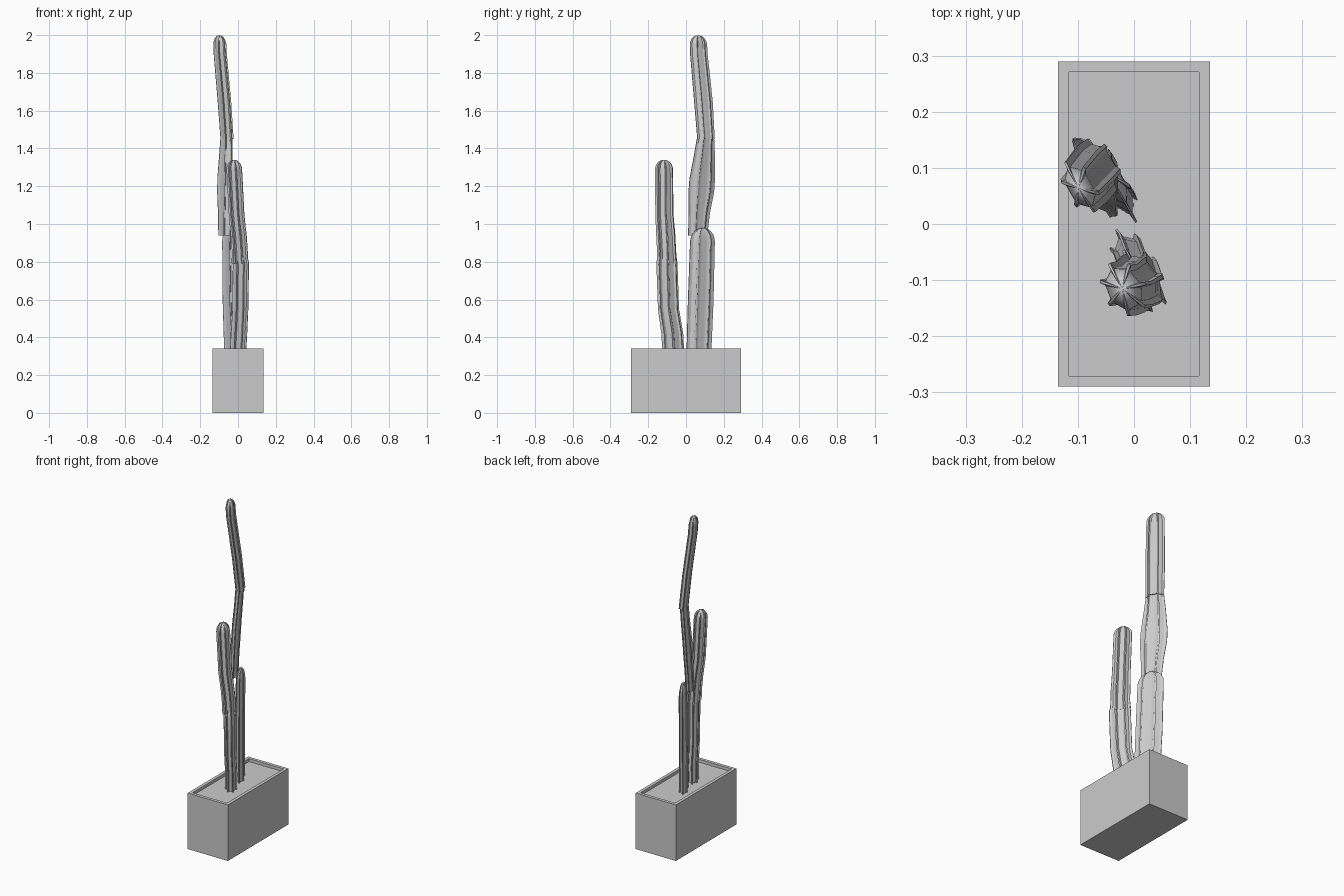
import bpy, bmesh, math

if "Cube" in bpy.data.objects:
    bpy.data.objects.remove(bpy.data.objects["Cube"])

AXIS = math.radians(120)  # direction of the broad side of every flattened stem


def finish(name, bm):
    bmesh.ops.recalc_face_normals(bm, faces=bm.faces)
    mesh = bpy.data.meshes.new(name)
    bm.to_mesh(mesh)
    bm.free()
    obj = bpy.data.objects.new(name, mesh)
    bpy.context.collection.objects.link(obj)
    return obj


def rib_section(ribs):
    """Unit outline: round core with narrow raised ribs."""
    pts = []
    step = math.tau / ribs
    profile = [(-0.13, 0.78), (-0.07, 1.0), (0.07, 1.0), (0.13, 0.78),
               (0.32, 0.74), (0.5, 0.73), (0.68, 0.74)]
    for i in range(ribs):
        for t, r in profile:
            a = (i + t) * step
            pts.append((r * math.cos(a), r * math.sin(a)))
    return pts


def stem(name, keys, ribs=6, domed=True):
    """Loft the ribbed outline through keys (x, y, z, breadth, thickness)."""
    rings = [k + (1.0,) for k in keys]
    x, y, z, b, t = keys[-1]
    if domed:
        px, py, pz = keys[-2][:3]
        dx, dy = (x - px) / (z - pz), (y - py) / (z - pz)
        cap = 0.5 * b
        for i in range(1, 7):
            a = i / 7 * math.pi / 2
            h = cap * math.sin(a)
            rings.append((x + dx * h, y + dy * h, z + h, b, t, math.cos(a)))
    bm = bmesh.new()
    loops = []
    ca, sa = math.cos(AXIS), math.sin(AXIS)
    for cx, cy, cz, b, t, s in rings:
        loop = []
        for u, v in rib_section(ribs):
            u, v = u * b / 2 * s, v * t / 2 * s
            loop.append(bm.verts.new((cx + u * ca - v * sa, cy + u * sa + v * ca, cz)))
        loops.append(loop)
    n = len(loops[0])
    for lo, hi in zip(loops, loops[1:]):
        for i in range(n):
            j = (i + 1) % n
            bm.faces.new((lo[i], lo[j], hi[j], hi[i]))
    bm.faces.new(loops[0])
    if domed:
        tip = bm.verts.new((x + dx * cap, y + dy * cap, z + cap))
        for i in range(n):
            bm.faces.new((loops[-1][i], loops[-1][(i + 1) % n], tip))
    else:
        bm.faces.new(loops[-1])
    obj = finish(name, bm)
    bpy.context.view_layer.objects.active = obj
    obj.select_set(True)
    bpy.ops.object.shade_smooth_by_angle(angle=math.radians(30))
    obj.select_set(False)
    return obj


# Rectangular planter with a recessed soil surface
bm = bmesh.new()
bmesh.ops.create_cube(bm, size=1)
for v in bm.verts:
    v.co = (v.co.x * 0.27, v.co.y * 0.58, (v.co.z + 0.5) * 0.34)
top = max(bm.faces, key=lambda f: f.calc_center_median().z)
bmesh.ops.inset_individual(bm, faces=[top], thickness=0.027)
walls = bmesh.ops.extrude_discrete_faces(bm, faces=[top])["faces"]
bmesh.ops.translate(bm, verts=walls[0].verts, vec=(0, 0, -0.018))
finish("planter", bm)

# Tall cactus: three stacked pads
stem("tall_cactus_lower", [
    (-0.033, 0.068, 0.31, 0.15, 0.052),
    (-0.040, 0.078, 0.60, 0.155, 0.055),
    (-0.044, 0.087, 0.905, 0.15, 0.052)])
stem("tall_cactus_middle", [
    (-0.070, 0.062, 0.94, 0.115, 0.050),
    (-0.070, 0.070, 1.06, 0.130, 0.050),
    (-0.070, 0.081, 1.17, 0.155, 0.052),
    (-0.069, 0.086, 1.24, 0.155, 0.052),
    (-0.064, 0.098, 1.37, 0.125, 0.050),
    (-0.061, 0.103, 1.45, 0.105, 0.050)], domed=False)
stem("tall_cactus_top", [
    (-0.058, 0.106, 1.45, 0.105, 0.056),
    (-0.072, 0.092, 1.65, 0.112, 0.056),
    (-0.094, 0.068, 1.90, 0.105, 0.056),
    (-0.096, 0.066, 1.947, 0.104, 0.056)])

# Short cactus: two stacked pads
stem("short_cactus_lower", [
    (0.000, -0.066, 0.31, 0.13, 0.068),
    (0.006, -0.072, 0.42, 0.13, 0.068),
    (0.013, -0.092, 0.55, 0.125, 0.068),
    (0.016, -0.100, 0.785, 0.125, 0.070)], ribs=7)
stem("short_cactus_upper", [
    (0.012, -0.099, 0.79, 0.122, 0.078),
    (0.011, -0.102, 0.86, 0.11, 0.078),
    (0.006, -0.105, 0.93, 0.112, 0.078),
    (-0.006, -0.113, 1.05, 0.105, 0.078),
    (-0.018, -0.115, 1.288, 0.104, 0.078)], ribs=7)
